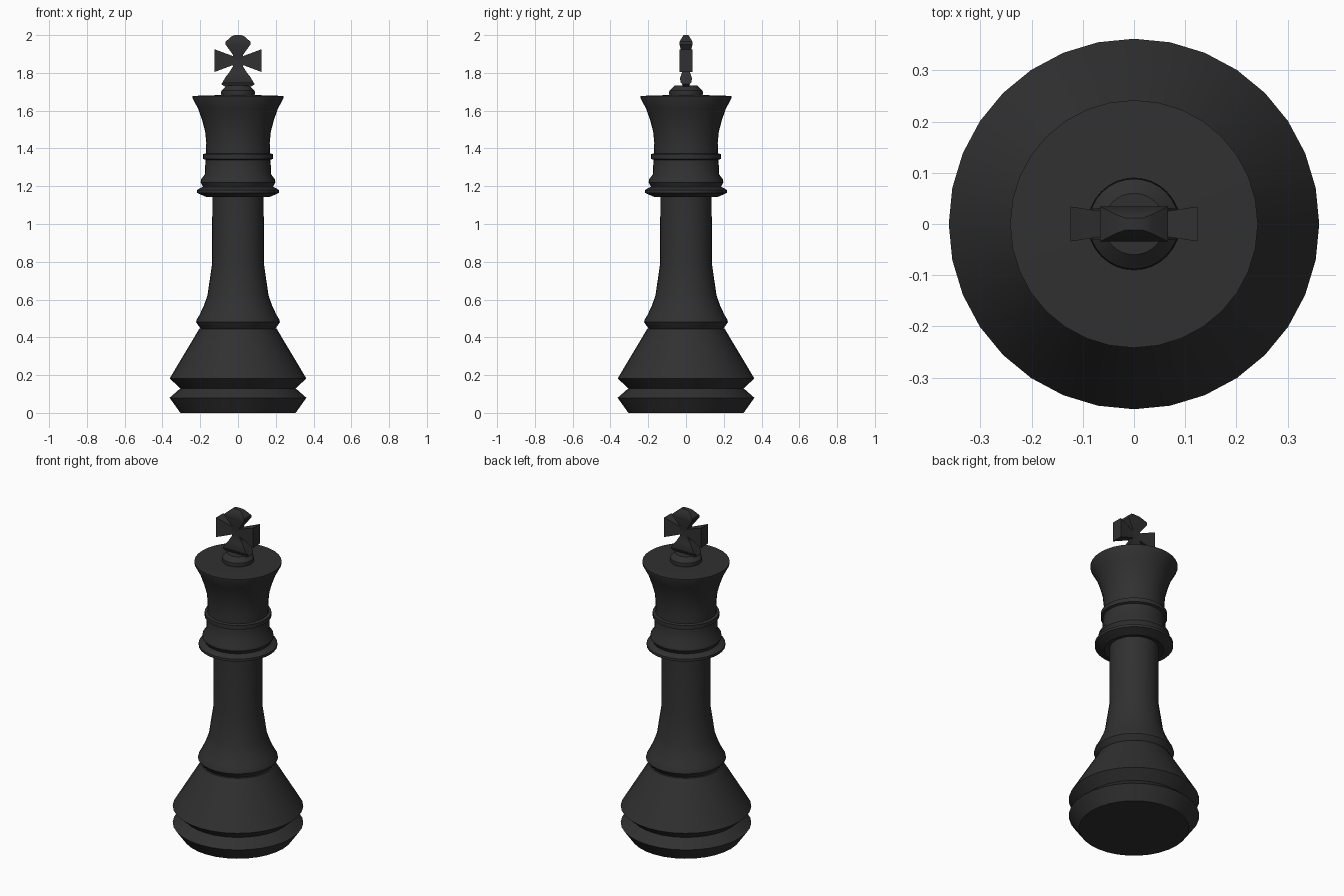
import bpy, bmesh, math
from mathutils import Matrix, Vector

if "Cube" in bpy.data.objects:
    bpy.data.objects.remove(bpy.data.objects["Cube"])

mat = bpy.data.materials.new("black_finish")
mat.diffuse_color = (0.03, 0.03, 0.03, 1)
mat.use_nodes = True
mat.node_tree.nodes["Principled BSDF"].inputs["Base Color"].default_value = mat.diffuse_color


def finish(name, bm, angle=35):
    bmesh.ops.recalc_face_normals(bm, faces=bm.faces)
    me = bpy.data.meshes.new(name)
    bm.to_mesh(me)
    bm.free()
    me.materials.append(mat)
    ob = bpy.data.objects.new(name, me)
    bpy.context.collection.objects.link(ob)
    bpy.ops.object.select_all(action='DESELECT')
    ob.select_set(True)
    bpy.context.view_layer.objects.active = ob
    bpy.ops.object.shade_smooth_by_angle(angle=math.radians(angle))
    return ob


def loft(bm, rings):
    # skin successive rings of points and cap both ends
    rows = [[bm.verts.new(p) for p in ring] for ring in rings]
    n = len(rows[0])
    for a, b in zip(rows, rows[1:]):
        for i in range(n):
            j = (i + 1) % n
            bm.faces.new((a[i], a[j], b[j], b[i]))
    bm.faces.new(rows[0][::-1])
    bm.faces.new(rows[-1])


def lathe(name, profile, sides=32):
    bm = bmesh.new()
    steps = [2 * math.pi * i / sides for i in range(sides)]
    loft(bm, [[(r * math.cos(t), r * math.sin(t), z) for t in steps]
              for r, z in profile])
    return finish(name, bm)


# Turned body, bottom to top
lathe("base", [(0.305, 0), (0.362, 0.08), (0.305, 0.13), (0.362, 0.182),
               (0.205, 0.445), (0.15, 0.46)])
lathe("stem", [(0.19, 0.44), (0.202, 0.452), (0.222, 0.48), (0.218, 0.495),
               (0.203, 0.52), (0.18, 0.57), (0.162, 0.62), (0.137, 0.79),
               (0.136, 1.16)])
lathe("collar", [(0.13, 1.152), (0.165, 1.142), (0.218, 1.165), (0.218, 1.18),
                 (0.185, 1.197), (0.198, 1.22), (0.196, 1.235),
                 (0.176, 1.262), (0.172, 1.34), (0.185, 1.345),
                 (0.185, 1.37), (0.165, 1.375)])
lathe("crown", [(0.17, 1.36), (0.168, 1.43), (0.174, 1.49), (0.19, 1.55),
                (0.211, 1.61), (0.242, 1.668), (0.242, 1.678),
                (0.08, 1.683)])
lathe("finial_base", [(0.085, 1.675), (0.09, 1.69), (0.088, 1.706),
                      (0.06, 1.732)])

# Flared cross: each arm lofts (distance, half width, half thickness) outward
bm = bmesh.new()
side_arm = [(0, 0.022, 0.02), (0.03, 0.025, 0.02), (0.124, 0.06, 0.034)]
top_arm = [(0, 0.024, 0.02), (0.03, 0.026, 0.022), (0.085, 0.066, 0.034),
           (0.1, 0.066, 0.034), (0.128, 0.034, 0.018), (0.135, 0.018, 0.012)]
foot_arm = [(0, 0.024, 0.02), (0.03, 0.026, 0.02), (0.065, 0.048, 0.022),
            (0.09, 0.068, 0.031), (0.112, 0.08, 0.03), (0.125, 0.088, 0.02),
            (0.137, 0.07, 0.018)]
for arm, turn in ((top_arm, 0), (side_arm, 90), (foot_arm, 180), (side_arm, 270)):
    rot = Matrix.Rotation(math.radians(turn), 3, 'Y')
    loft(bm, [[rot @ Vector((sx * w, sy * t, d)) + Vector((0, 0, 1.865))
               for sx, sy in ((-1, -1), (1, -1), (1, 1), (-1, 1))]
              for d, w, t in arm])
finish("cross", bm, 30)
